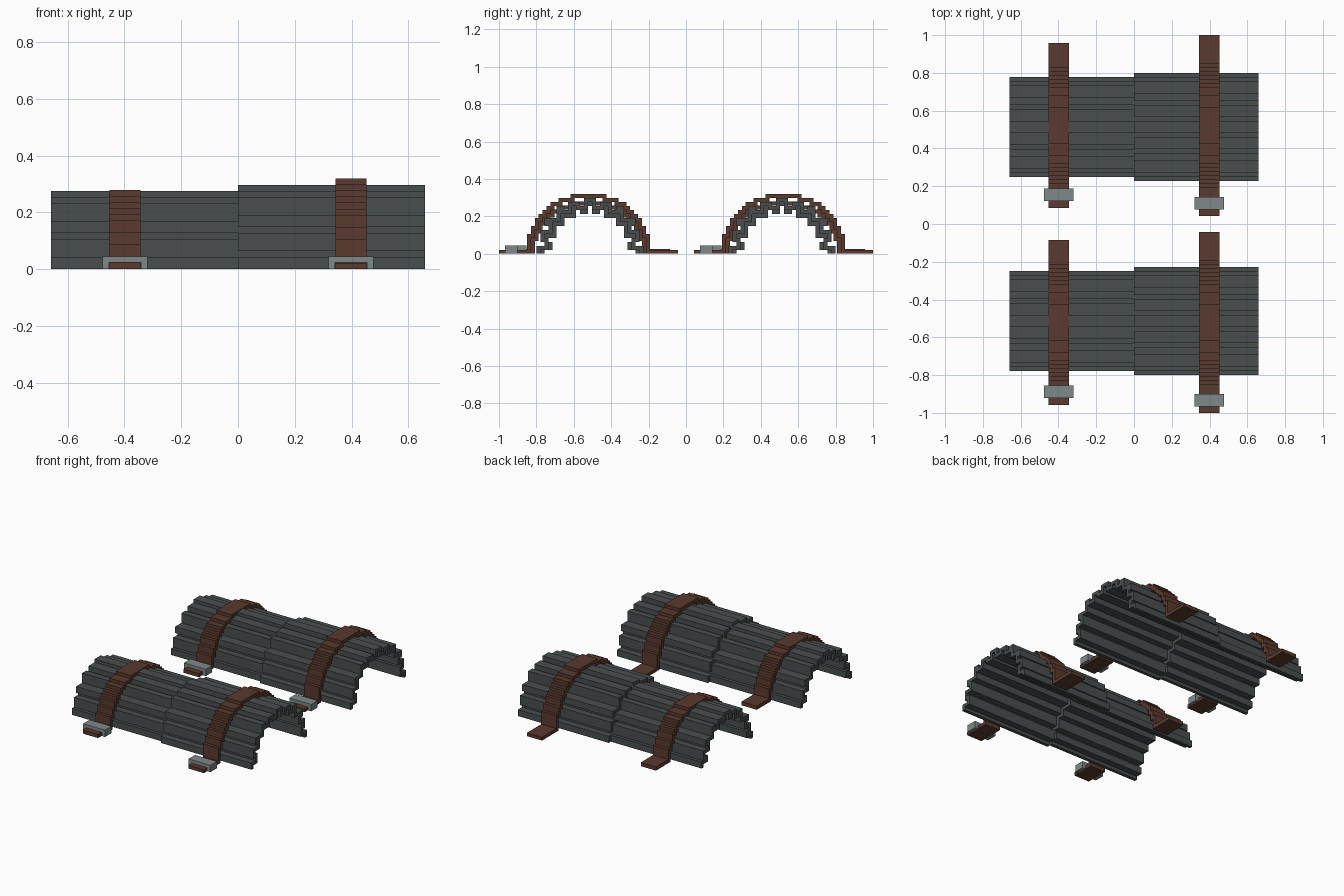
import bpy, bmesh
from math import cos, sin, pi
from mathutils import Vector

cube = bpy.data.objects.get("Cube")
if cube:
    bpy.data.objects.remove(cube, do_unlink=True)

HALF_LENGTH = 0.658


def material(name, color):
    m = bpy.data.materials.new(name)
    m.use_nodes = True
    m.diffuse_color = (*color, 1)
    m.node_tree.nodes["Principled BSDF"].inputs["Base Color"].default_value = (*color, 1)
    return m


iron = material("dark iron", (0.068, 0.076, 0.078))
leather = material("brown leather", (0.102, 0.042, 0.027))
steel = material("pale steel", (0.216, 0.246, 0.254))


def arch_cells(half_width, height, groove=0, ribs=10):
    """Grid cells crossed by a half ellipse, optionally corrugated."""
    cells = set()
    for k in range(2001):
        a = pi * k / 2000
        dip = groove * (0.5 - 0.5 * cos(2 * ribs * a))
        cells.add((round((half_width - dip) * cos(a)),
                   round((height - dip) * sin(a))))
    return cells


def extrude_cells(name, cells, x0, x1, centre_y, size, mat, rise=0):
    """Turn a stepped cross-section into a solid running along x."""
    bm = bmesh.new()
    corners = {}

    def corner(i, j):
        if (i, j) not in corners:
            z = j * size + (rise if j > 0 else 0)
            corners[i, j] = bm.verts.new((x0, centre_y + (i - 0.5) * size, z))
        return corners[i, j]

    for i, j in sorted(cells):
        bm.faces.new([corner(i, j), corner(i + 1, j),
                      corner(i + 1, j + 1), corner(i, j + 1)])
    ext = bmesh.ops.extrude_face_region(bm, geom=bm.faces[:], use_keep_orig=True)
    moved = [g for g in ext["geom"] if isinstance(g, bmesh.types.BMVert)]
    bmesh.ops.translate(bm, verts=moved, vec=Vector((x1 - x0, 0, 0)))
    bmesh.ops.recalc_face_normals(bm, faces=bm.faces[:])
    mesh = bpy.data.meshes.new(name)
    bm.to_mesh(mesh)
    bm.free()
    mesh.materials.append(mat)
    obj = bpy.data.objects.new(name, mesh)
    bpy.context.collection.objects.link(obj)
    return obj


def buckle(name, x, y, size):
    """Inverted U bracket that the strap end passes under."""
    bm = bmesh.new()
    outer, inner, top, under = 0.079, 0.056, 0.045, 0.023
    outline = [(-outer, 0), (-inner, 0), (-inner, under), (inner, under),
               (inner, 0), (outer, 0), (outer, top), (-outer, top)]
    face = bm.faces.new([bm.verts.new((x + px, y - size / 2, pz)) for px, pz in outline])
    ext = bmesh.ops.extrude_face_region(bm, geom=[face], use_keep_orig=True)
    moved = [g for g in ext["geom"] if isinstance(g, bmesh.types.BMVert)]
    bmesh.ops.translate(bm, verts=moved, vec=Vector((0, size, 0)))
    bmesh.ops.recalc_face_normals(bm, faces=bm.faces[:])
    mesh = bpy.data.meshes.new(name)
    bm.to_mesh(mesh)
    bm.free()
    mesh.materials.append(steel)
    bpy.context.collection.objects.link(bpy.data.objects.new(name, mesh))


# Each guard: wide left section, narrow right section, a strap and buckle on each
# radius, strap half width, strap height, strap reach, x direction, strap lift, buckle offset
sections = {
    "left": (13, 15, 14, 22, 1, 0.0, -0.412),
    "right": (12, 14, 12, 20, -1, 0.003, -0.366),
}

for place, side in (("front", -1), ("back", 1)):
    for end, (radius, wide, high, reach, sx, lift, offset) in sections.items():
        label = f"{place}_{end}"

        # Corrugated half-round plate
        extrude_cells(f"{label}_plate", arch_cells(radius, radius, groove=2),
                      min(0, sx * HALF_LENGTH), max(0, sx * HALF_LENGTH),
                      side * 0.513, 0.0212, iron)

        # Strap arching over the plate, with flat ends on the ground
        strap = arch_cells(wide, high)
        for i in range(wide, reach + 1):
            strap |= {(i, 0), (-i, 0)}
        x = sx * 0.398
        extrude_cells(f"{label}_strap", strap, x - 0.055, x + 0.055,
                      side * 0.5215, 0.02127, leather, rise=lift)

        # Buckle on the front end of the strap
        buckle(f"{label}_buckle", x, side * 0.5215 + offset, 0.067)
